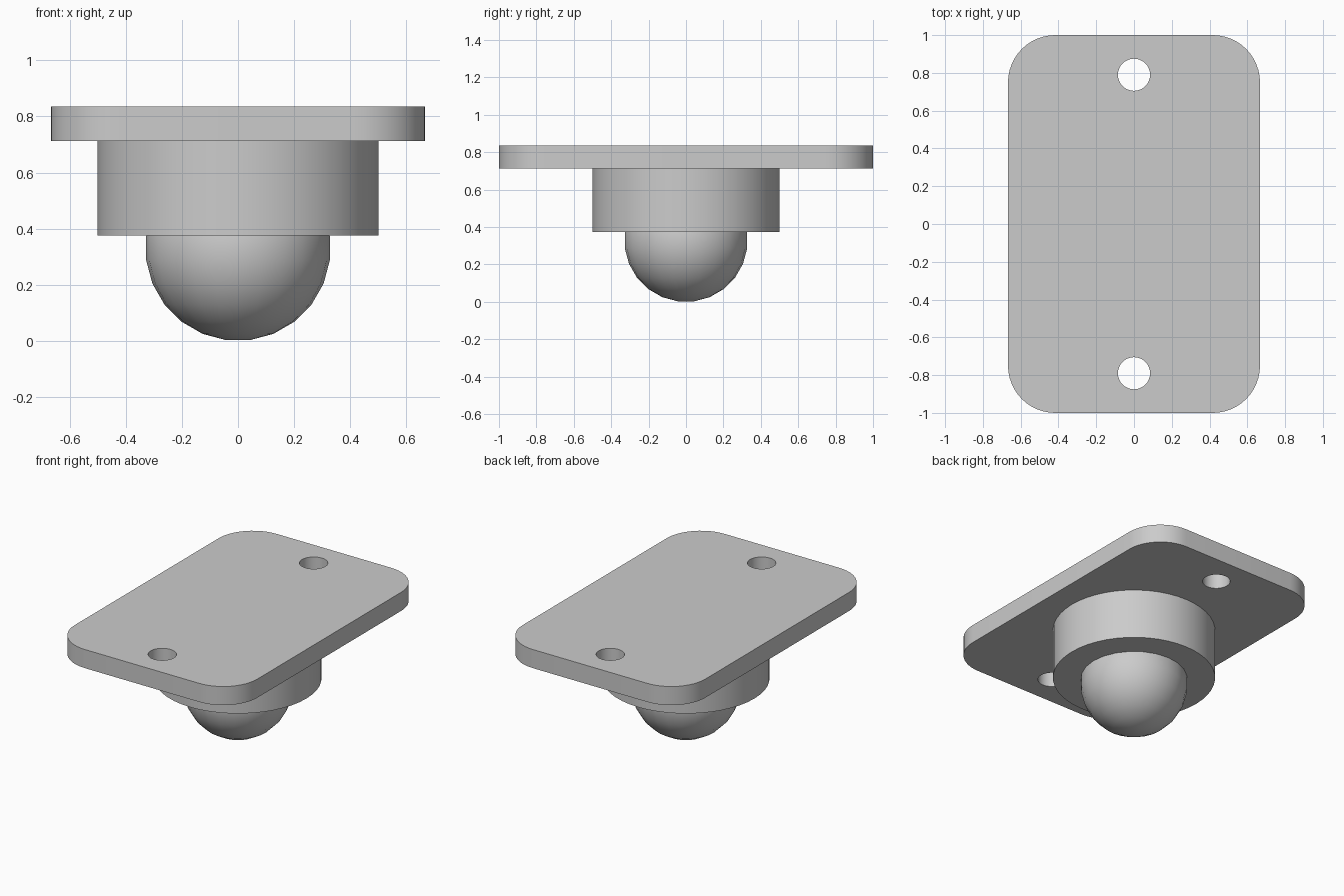
import bpy
import bmesh
from math import sin, cos, pi, radians

cube = bpy.data.objects.get("Cube")
if cube:
    bpy.data.objects.remove(cube, do_unlink=True)

grey = bpy.data.materials.new("plain_grey")
grey.use_nodes = True
color = (0.6, 0.6, 0.6, 1)
grey.diffuse_color = color
grey.node_tree.nodes["Principled BSDF"].inputs["Base Color"].default_value = color


def finish(obj):
    """Select the object, give it the material and smooth its round sides."""
    bpy.ops.object.select_all(action='DESELECT')
    obj.select_set(True)
    bpy.context.view_layer.objects.active = obj
    if obj.type == 'CURVE':
        bpy.ops.object.convert(target='MESH')
        obj = bpy.context.object
    obj.data.materials.clear()
    obj.data.materials.append(grey)
    bpy.ops.object.shade_smooth_by_angle(angle=radians(30))


def arc(cx, cy, r, start, sweep, steps):
    return [(cx + r * cos(start + sweep * i / steps),
             cy + r * sin(start + sweep * i / steps)) for i in range(steps + 1)]


def slab(name, outlines, bottom, top):
    """Filled flat outlines, inner ones becoming holes, given a thickness."""
    curve = bpy.data.curves.new(name, 'CURVE')
    curve.dimensions = '2D'
    curve.fill_mode = 'BOTH'
    curve.extrude = (top - bottom) / 2
    for outline in outlines:
        spline = curve.splines.new('POLY')
        spline.points.add(len(outline) - 1)
        for point, (x, y) in zip(spline.points, outline):
            point.co = (x, y, 0, 1)
        spline.use_cyclic_u = True
    obj = bpy.data.objects.new(name, curve)
    obj.location.z = (top + bottom) / 2
    bpy.context.collection.objects.link(obj)
    finish(obj)


# Mounting plate with rounded corners and two screw holes
half_x, half_y, corner = 0.667, 1.0, 0.25
plate = []
for i, (sx, sy) in enumerate([(1, 1), (-1, 1), (-1, -1), (1, -1)]):
    plate += arc(sx * (half_x - corner), sy * (half_y - corner),
                 corner, i * pi / 2, pi / 2, 12)
holes = [arc(0, y, 0.085, 0, 2 * pi, 32)[:-1] for y in (0.79, -0.79)]
slab("mounting_plate", [plate] + holes, 0.712, 0.835)

# Round housing under the plate
bpy.ops.mesh.primitive_cylinder_add(vertices=48, radius=0.5, depth=0.337,
                                    location=(0, 0, 0.5435))
bpy.context.object.name = "ball_housing"
finish(bpy.context.object)

# Ball made of stacked rings with small flat ends
sides, radius = 24, 0.33
bm = bmesh.new()
rings = []
for k in range(sides // 2):
    tilt = pi * (k + 0.5) / (sides // 2)
    outline = arc(0, 0, radius * sin(tilt), 0, 2 * pi, sides)[:-1]
    rings.append([bm.verts.new((x, y, radius * cos(tilt))) for x, y in outline])
for upper, lower in zip(rings, rings[1:]):
    for i in range(sides):
        j = (i + 1) % sides
        bm.faces.new((upper[i], lower[i], lower[j], upper[j]))
bm.faces.new(rings[0])
bm.faces.new(rings[-1][::-1])
mesh = bpy.data.meshes.new("caster_ball")
bm.to_mesh(mesh)
bm.free()
ball = bpy.data.objects.new("caster_ball", mesh)
ball.location.z = 0.33
bpy.context.collection.objects.link(ball)
finish(ball)
